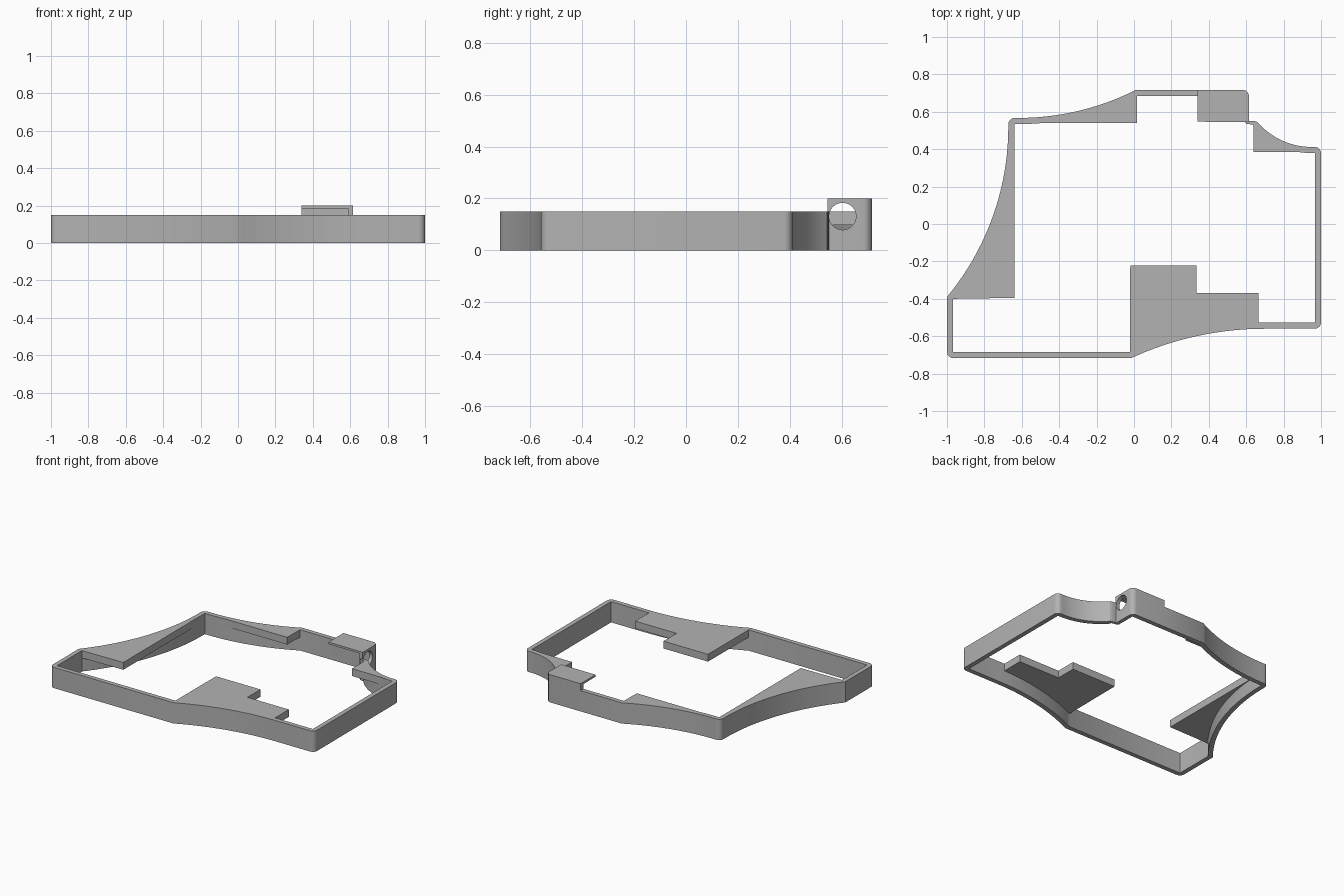
import bpy, bmesh, math
from mathutils import Vector

cube = bpy.data.objects.get("Cube")
if cube:
    bpy.data.objects.remove(cube, do_unlink=True)

HEIGHT, WALL = 0.15, 0.033
PLATE_Z = 0.097
LID_Z, TOP_Z = 0.185, 0.2

grey = bpy.data.materials.new("plain grey")
grey.use_nodes = True
grey.diffuse_color = (0.45, 0.45, 0.45, 1)
grey.node_tree.nodes["Principled BSDF"].inputs["Base Color"].default_value = grey.diffuse_color


def finish(name, bm):
    bmesh.ops.recalc_face_normals(bm, faces=bm.faces[:])
    mesh = bpy.data.meshes.new(name)
    bm.to_mesh(mesh)
    bm.free()
    mesh.materials.append(grey)
    obj = bpy.data.objects.new(name, mesh)
    bpy.context.collection.objects.link(obj)
    return obj


def smooth(obj):
    bpy.ops.object.select_all(action='DESELECT')
    obj.select_set(True)
    bpy.context.view_layer.objects.active = obj
    bpy.ops.object.shade_smooth_by_angle(angle=math.radians(30))


def extrude(bm, faces, height):
    new = bmesh.ops.extrude_face_region(bm, geom=faces)["geom"]
    verts = [g for g in new if isinstance(g, bmesh.types.BMVert)]
    bmesh.ops.translate(bm, vec=(0, 0, height), verts=verts)


def prism(name, points, z0, z1):
    bm = bmesh.new()
    face = bm.faces.new([bm.verts.new((p[0], p[1], z0)) for p in points])
    extrude(bm, [face], z1 - z0)
    return finish(name, bm)


def sweep(flat, tip, axis, steps=20):
    """Concave arc leaving 'flat' along an axis and ending at 'tip'."""
    d = Vector(tip) - Vector(flat)
    a, b = d[axis], d[1 - axis]
    radius = (a * a + b * b) / (2 * abs(b))
    total = math.asin(abs(a) / radius)
    points = []
    for i in range(steps + 1):
        t = total * i / steps
        p = Vector(flat)
        p[axis] += math.copysign(radius * math.sin(t), a)
        p[1 - axis] += math.copysign(radius * (1 - math.cos(t)), b)
        points.append(p)
    return points


def corner(x, y, start, radius=0.034, steps=6):
    """Quarter-round outer corner, counter-clockwise."""
    angles = [math.radians(start + 90 * i / steps) for i in range(steps + 1)]
    return [Vector((x + radius * math.cos(a), y + radius * math.sin(a))) for a in angles]


def offset(points, distance):
    """Mitred offset of an open path towards its left side."""
    result = []
    for i, p in enumerate(points):
        normals = []
        for j in (i - 1, i):
            if 0 <= j < len(points) - 1:
                d = (points[j + 1] - points[j]).normalized()
                normals.append(Vector((-d.y, d.x)))
        n = sum(normals, Vector((0, 0))).normalized()
        result.append(p + n * distance / n.dot(normals[0]))
    return result


# Concave stretches of the outline
back_arc = sweep((-0.62, 0.567), (0.01, 0.717), 0)[::-1]
left_arc = sweep((-0.672, 0.52), (-1, -0.39), 1)
front_arc = sweep((0.7, -0.56), (-0.015, -0.717), 0)[::-1]
right_arc = sweep((0.95, 0.412), (0.66, 0.545), 0)

# Perimeter wall
outer = [Vector((0.34, 0.717))] + back_arc
outer += corner(-0.638, 0.533, 90) + left_arc
outer += corner(-0.966, -0.683, 180) + front_arc
outer += corner(0.966, -0.526, 270) + corner(0.966, 0.378, 0) + right_arc
inner = offset(outer, WALL)
bm = bmesh.new()
rows = [[bm.verts.new((p.x, p.y, 0)) for p in path] for path in (outer, inner)]
strip = [bm.faces.new((rows[0][i], rows[0][i + 1], rows[1][i + 1], rows[1][i]))
         for i in range(len(outer) - 1)]
extrude(bm, strip, HEIGHT)
smooth(finish("perimeter_wall", bm))

# Shelf plates, flush with the top of the wall
shelves = {
    "back_shelf": (back_arc, [(-0.64, 0.54), (0.015, 0.54)]),
    "side_shelf": (left_arc, [(-0.64, -0.395), (-0.64, 0.54)]),
    "front_shelf": (front_arc, [(0.665, -0.53), (0.665, -0.37), (0.335, -0.37),
                                (0.335, -0.222), (-0.02, -0.222)]),
    "corner_shelf": (right_arc, [(0.64, 0.535), (0.64, 0.385), (0.965, 0.385)]),
}
for name, (arc, edge) in shelves.items():
    prism(name, offset(arc, WALL / 2) + edge, PLATE_Z, HEIGHT)

# Thin web joining the wall to the raised housing
prism("housing_web", [(0.588, 0.552), (0.6, 0.536), (0.645, 0.53), (0.662, 0.545),
                      (0.645, 0.55), (0.615, 0.552)], 0, HEIGHT)

# Raised housing: two walls, open inside, with a thin lid
round_corner = corner(0.581, 0.683, 0)
walls = prism("housing_walls", [(0.34, 0.717), (0.34, 0.684), (0.588, 0.684),
                                (0.588, 0.545), (0.615, 0.545)] + round_corner, 0, LID_Z)
lid = prism("housing_lid", [(0.34, 0.717), (0.34, 0.547), (0.615, 0.545)] + round_corner,
            LID_Z, TOP_Z)
smooth(lid)

# Round hole through the end wall
bpy.ops.mesh.primitive_cylinder_add(vertices=48, radius=0.052, depth=0.1,
                                    location=(0.6, 0.604, 0.131),
                                    rotation=(0, math.pi / 2, 0))
cutter = bpy.context.object
cutter.name = "hole_cutter"
cutter.hide_render = True
cutter.data.materials.append(grey)
hole = walls.modifiers.new("hole", 'BOOLEAN')
hole.operation = 'DIFFERENCE'
hole.solver = 'EXACT'
hole.object = cutter
bpy.context.view_layer.objects.active = walls
bpy.ops.object.modifier_apply(modifier="hole")
bpy.data.objects.remove(cutter, do_unlink=True)
smooth(walls)
